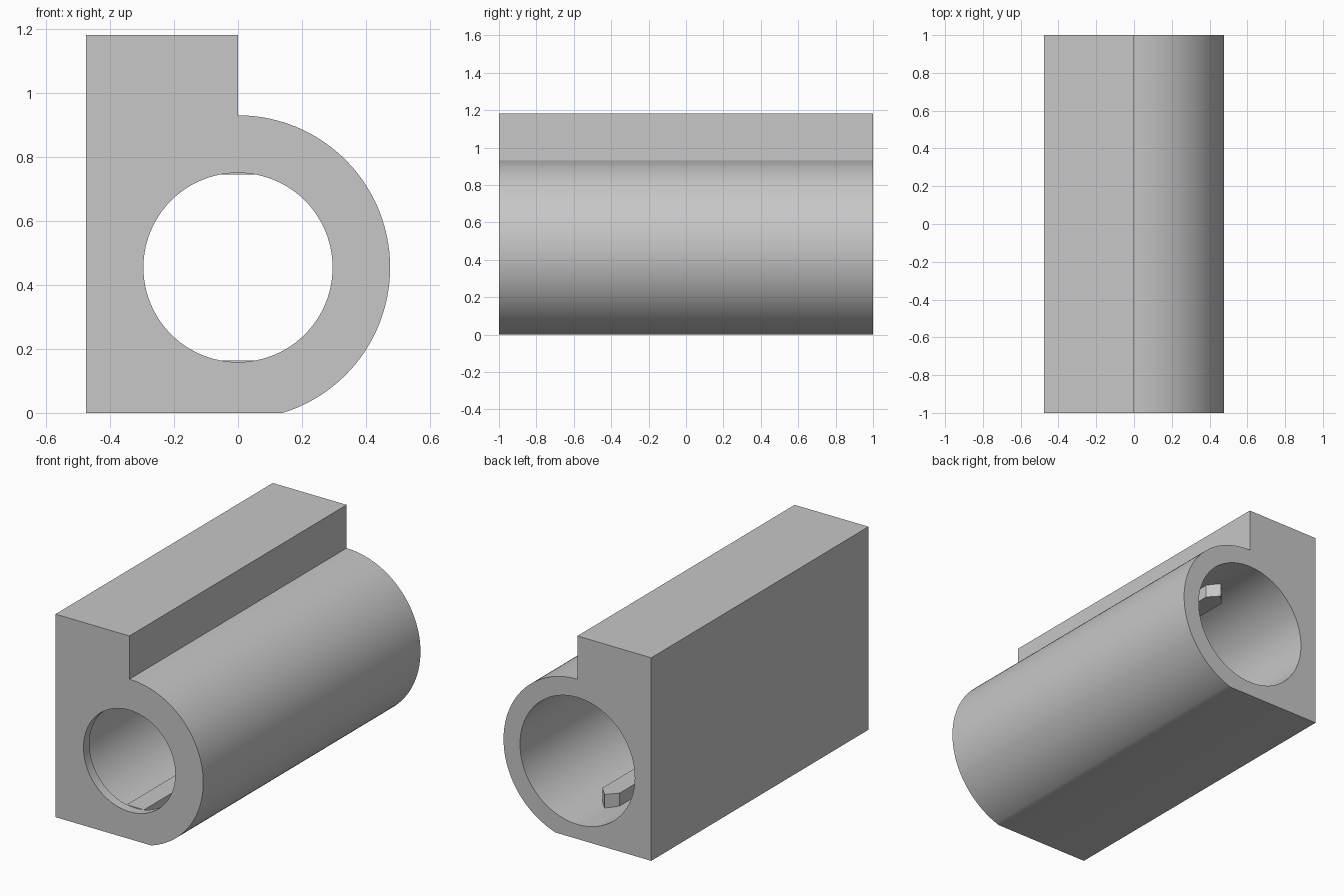
import bpy, bmesh
from math import sin, cos, asin, pi, radians

cube = bpy.data.objects.get("Cube")
if cube:
    bpy.data.objects.remove(cube, do_unlink=True)

AXIS_Z = 0.455      # height of the bore axis
OUTER_R = 0.476     # rounded side, also half the width
BORE_R = 0.37       # main bore, open at the back
LIP_R = 0.296       # narrower front opening
TOP_Z = 1.183
LIP_BACK = -0.945   # where the front lip ends

grey = bpy.data.materials.new("plain_grey")
grey.use_nodes = True
colour = (0.57, 0.57, 0.57, 1)
grey.diffuse_color = colour
grey.node_tree.nodes["Principled BSDF"].inputs["Base Color"].default_value = colour


def make_prism(name, outline, axis, start, end):
    """Extrude a closed 2D outline along y (outline in xz) or z (outline in xy)."""
    bm = bmesh.new()
    place = (lambda a, b: (a, start, b)) if axis == "y" else (lambda a, b: (a, b, start))
    face = bm.faces.new([bm.verts.new(place(a, b)) for a, b in outline])
    grown = bmesh.ops.extrude_face_region(bm, geom=[face])
    length = end - start
    offset = (0, length, 0) if axis == "y" else (0, 0, length)
    moved = [v for v in grown["geom"] if isinstance(v, bmesh.types.BMVert)]
    bmesh.ops.translate(bm, vec=offset, verts=moved)
    bmesh.ops.recalc_face_normals(bm, faces=bm.faces)
    mesh = bpy.data.meshes.new(name)
    bm.to_mesh(mesh)
    bm.free()
    mesh.materials.append(grey)
    obj = bpy.data.objects.new(name, mesh)
    bpy.context.collection.objects.link(obj)
    return obj


def arc(radius, start, end, steps):
    angles = [start + (end - start) * i / steps for i in range(steps + 1)]
    return [(radius * cos(a), AXIS_Z + radius * sin(a)) for a in angles]


def cut_bore(body, radius, start, end):
    """Cut a round hole along y, then discard the cutter."""
    cutter = make_prism("bore_cutter", arc(radius, 0, 2 * pi, 96)[:-1], "y", start, end)
    cutter.hide_render = True
    mod = body.modifiers.new("bore", "BOOLEAN")
    mod.operation = "DIFFERENCE"
    mod.solver = "EXACT"
    mod.object = cutter
    bpy.context.view_layer.objects.active = body
    bpy.ops.object.modifier_apply(modifier=mod.name)
    bpy.data.objects.remove(cutter, do_unlink=True)


# Housing: square block on one side, round on the other, raised flange on top
flat_angle = -asin(AXIS_Z / OUTER_R)
outline = [(-OUTER_R, 0)] + arc(OUTER_R, flat_angle, pi / 2, 64)
outline += [(0, TOP_Z), (-OUTER_R, TOP_Z)]
housing = make_prism("housing", outline, "y", -1, 1)

# Wide bore from the back, leaving a thin lip at the front
cut_bore(housing, BORE_R, LIP_BACK, 1.1)
cut_bore(housing, LIP_R, -1.1, -0.9)

bpy.ops.object.select_all(action="DESELECT")
housing.select_set(True)
bpy.context.view_layer.objects.active = housing
bpy.ops.object.shade_smooth_by_angle(angle=radians(25))

# Pointed guide ribs along the bottom and top of the bore
half = 0.056
rib_plan = [(-half, LIP_BACK), (half, LIP_BACK), (half, 0.69), (0, 0.75), (-half, 0.69)]
for name, side in (("lower_rib", -1), ("upper_rib", 1)):
    make_prism(name, rib_plan, "z", AXIS_Z + side * 0.291, AXIS_Z + side * 0.38)
